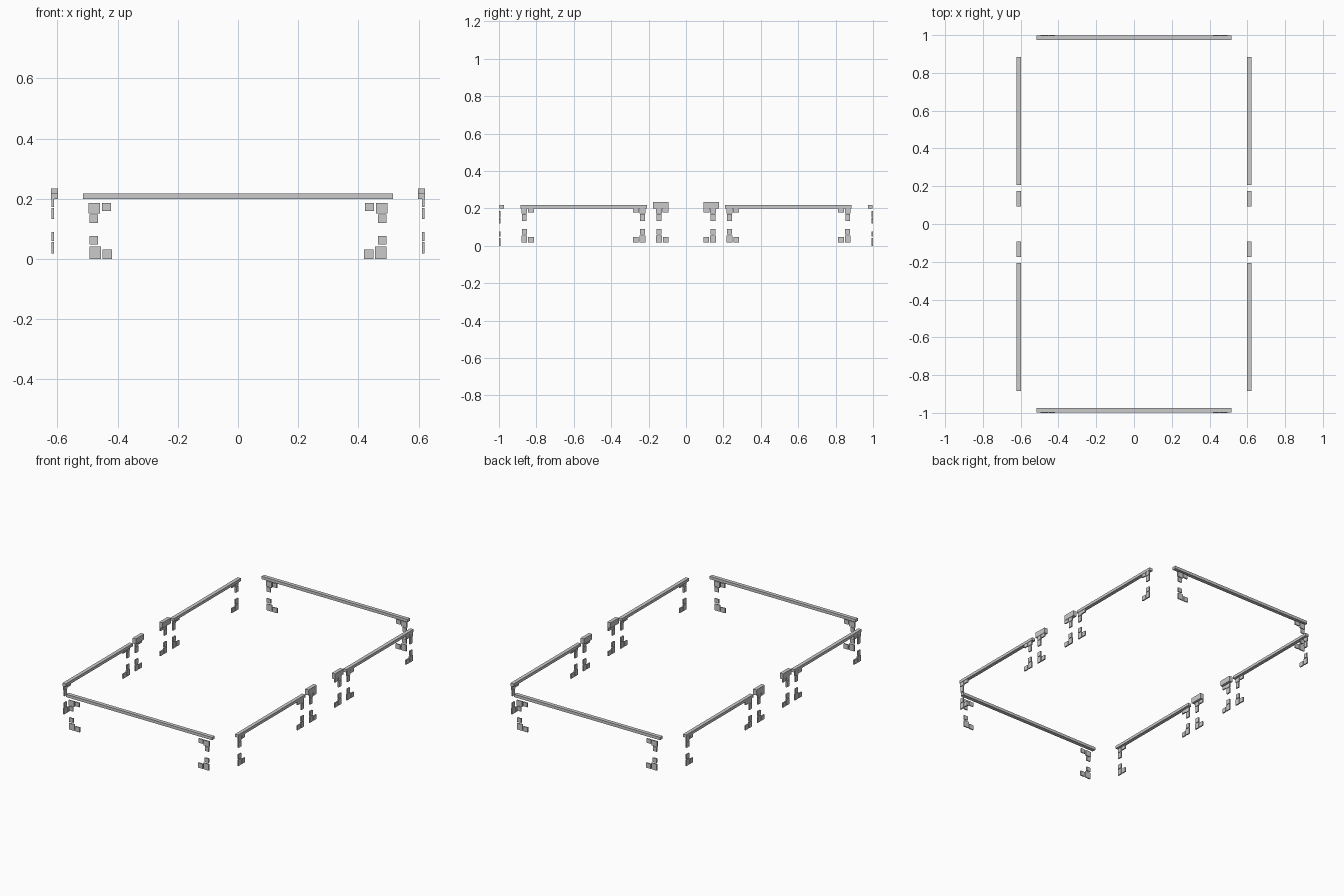
import bpy, bmesh
from mathutils import Matrix, Vector

if "Cube" in bpy.data.objects:
    bpy.data.objects.remove(bpy.data.objects["Cube"])


def boxes(name, spans):
    """One object made of axis-aligned boxes, each given by two corners."""
    bm = bmesh.new()
    for a, b in spans:
        a, b = Vector(a), Vector(b)
        size = [abs(v) for v in b - a]
        m = Matrix.Translation((a + b) / 2) @ Matrix.Diagonal((*size, 1))
        bmesh.ops.create_cube(bm, size=1, matrix=m)
    me = bpy.data.meshes.new(name)
    bm.to_mesh(me)
    bm.free()
    ob = bpy.data.objects.new(name, me)
    bpy.context.collection.objects.link(ob)
    return ob


# Corner trim tiles: (inset start, inset end, bottom, top), from the corner inward
END_TILES = [(0, .038, .152, .187), (.044, .074, .160, .187), (.003, .030, .120, .148),
             (.003, .031, .049, .076), (.003, .040, 0, .041), (.046, .077, 0, .031)]
SIDE_TILES = [(0, .031, .173, .199), (.035, .067, .178, .199), (.002, .028, .133, .170),
              (.002, .029, .060, .090), (0, .031, .018, .056), (.036, .067, .018, .047)]


# Front and back walls
for sy, wall in ((-1, "front"), (1, "back")):
    boxes(wall + "_rail", [((-.5155, sy * .974, .2), (.5155, sy * .998, .218))])
    for sx, hand in ((-1, "left"), (1, "right")):
        boxes(f"{wall}_{hand}_corner_trim",
              [((sx * (.496 - u0), sy * .993, z0), (sx * (.496 - u1), sy, z1))
               for u0, u1, z0, z1 in END_TILES])

# Side walls: long rail plus short raised cap on each half
for sx, hand in ((-1, "left"), (1, "right")):
    for sy, half in ((-1, "front"), (1, "back")):
        label = f"{hand}_{half}"
        boxes(label + "_rail", [((sx * .598, sy * .2075, .2), (sx * .621, sy * .884, .218))])
        boxes(label + "_short_cap", [((sx * .598, sy * .093, .2), (sx * .621, sy * .1755, .235))])
        for part, start, step in (("outer", .880, -1), ("inner", .217, 1), ("gateway", .160, -1)):
            boxes(f"{label}_{part}_corner_trim",
                  [((sx * .612, sy * (start + step * u0), z0),
                    (sx * .620, sy * (start + step * u1), z1))
                   for u0, u1, z0, z1 in SIDE_TILES])
